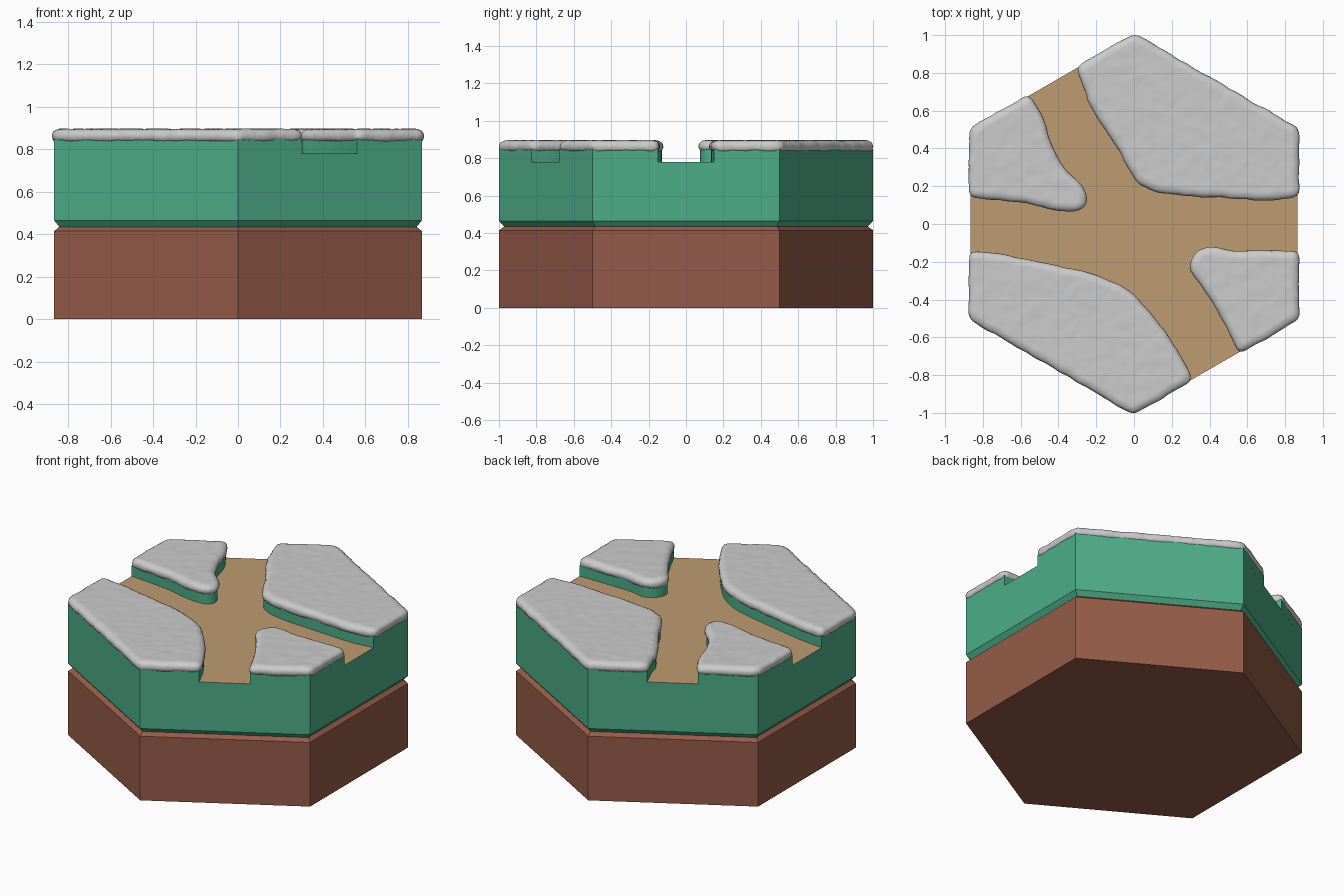
import bpy, bmesh, math
from mathutils import Vector, noise

if "Cube" in bpy.data.objects:
    bpy.data.objects.remove(bpy.data.objects["Cube"])

GROOVE_Z, PATH_Z, LEDGE_Z = 0.435, 0.78, 0.85
S = math.sqrt(3) / 2


def material(name, rgb):
    m = bpy.data.materials.new(name)
    m.diffuse_color = (*rgb, 1)
    m.use_nodes = True
    m.node_tree.nodes["Principled BSDF"].inputs["Base Color"].default_value = m.diffuse_color
    return m


GREEN = material("green", (0.075, 0.42, 0.25))
BROWN = material("brown", (0.30, 0.105, 0.065))
TAN = material("tan", (0.52, 0.33, 0.165))


def loft(name, loops, mat=None, bottom=False, top=False):
    """Skin a stack of equal-length counter-clockwise 3D loops."""
    bm = bmesh.new()
    rings = [[bm.verts.new(p) for p in loop] for loop in loops]
    n = len(rings[0])
    for a, b in zip(rings, rings[1:]):
        for i in range(n):
            j = (i + 1) % n
            bm.faces.new((a[i], a[j], b[j], b[i]))
    if bottom:
        bm.faces.new(rings[0][::-1])
    if top:
        bm.faces.new(rings[-1])
    bmesh.ops.triangulate(bm, faces=[f for f in bm.faces if len(f.verts) > 6])
    me = bpy.data.meshes.new(name)
    bm.to_mesh(me)
    bm.free()
    ob = bpy.data.objects.new(name, me)
    bpy.context.collection.objects.link(ob)
    if mat:
        me.materials.append(mat)
    return ob


def hexagon(r, z):
    return [(r * math.cos(math.radians(30 + 60 * i)),
             r * math.sin(math.radians(30 + 60 * i)), z) for i in range(6)]


def flat(points, z):
    return [(p[0], p[1], z) for p in points]


def spline(pts, steps=6):
    """Catmull-Rom curve through 2D points."""
    p = [Vector(q) for q in pts]
    p = [2 * p[0] - p[1]] + p + [2 * p[-1] - p[-2]]
    out = []
    for a, b, c, d in zip(p, p[1:], p[2:], p[3:]):
        for k in range(steps):
            t = k / steps
            out.append(0.5 * (2 * b + (c - a) * t + (2 * a - 5 * b + 4 * c - d) * t * t
                              + (3 * b - a - 3 * c + d) * t ** 3))
    return out + [p[-2]]


def softened(poly, step=0.02):
    """Resample a closed outline evenly and round its corners a little."""
    out = []
    for a, b in zip(poly, poly[1:] + poly[:1]):
        n = max(1, round((b - a).length / step))
        out += [a.lerp(b, k / n) for k in range(n)]
    for _ in range(2):
        out = [(out[i - 1] + 2 * out[i] + out[(i + 1) % len(out)]) / 4
               for i in range(len(out))]
    return out


def offset(poly, d):
    out = []
    for i, p in enumerate(poly):
        t = (poly[(i + 1) % len(poly)] - poly[i - 1]).normalized()
        wobble = 0.006 * noise.noise(Vector((p.x * 12, p.y * 12, 0)))
        out.append(p + Vector((t.y, -t.x)) * (d + wobble))
    return out


# Banks of the crossing roads, in counter-clockwise order around the road
banks = {
    "back_right": ([(S, .15), (.7, .135), (.5, .145), (.2, .165), (.06, .205), (0, .26),
                    (-.06, .37), (-.14, .5), (-.225, .63), (-.25, .71), (-.3, .827)],
                   [(0, 1), (S, .5)]),
    "back_left": ([(-.56, .677), (-.49, .56), (-.45, .43), (-.41, .34), (-.35, .265),
                   (-.28, .19), (-.255, .13), (-.285, .085), (-.36, .075), (-.45, .088),
                   (-.6, .122), (-S, .15)],
                  [(-S, .5)]),
    "front_left": ([(-S, -.15), (-.7, -.17), (-.5, -.21), (-.25, -.265), (-.12, -.31),
                    (0, -.39), (.14, -.55), (.24, -.7), (.3, -.827)],
                   [(0, -1), (-S, -.5)]),
    "front_right": ([(.56, -.677), (.5, -.55), (.43, -.42), (.36, -.32), (.305, -.24),
                     (.32, -.175), (.365, -.138), (.42, -.13), (.5, -.147), (.65, -.15),
                     (S, -.15)],
                    [(S, -.5)]),
}

# Earth base and turf body meeting in a V groove
loft("earth_base", [hexagon(1, 0), hexagon(1, GROOVE_Z - .02),
                    hexagon(.972, GROOVE_Z)], BROWN, bottom=True)
loft("turf_body", [hexagon(.972, GROOVE_Z), hexagon(1, GROOVE_Z + .03),
                   hexagon(1, PATH_Z)], GREEN)

road = []
for name, (bank, corners) in banks.items():
    curve = spline(bank)
    road += curve
    # corners are listed so that the outline turns clockwise; flip it
    if name == "front_left":
        outline = curve + [Vector(c) for c in corners]
    else:
        outline = curve + [Vector(c) for c in corners]
    outline.reverse()

    # Raised turf block
    loft("turf_" + name, [flat(outline, PATH_Z), flat(outline, LEDGE_Z)], GREEN, top=True)

    # Puffy snow slab with a rounded rim
    edge = softened(outline)
    rim = [(-.016, .836), (.002, .84), (.009, .853), (.010, .868), (.003, .884),
           (-.010, .893), (-.025, .896)]
    snow = loft("snow_" + name, [flat(offset(edge, d), z) for d, z in rim],
                bottom=True, top=True)
    remesh = snow.modifiers.new("remesh", "REMESH")
    remesh.mode = "VOXEL"
    remesh.voxel_size = 0.014
    remesh.use_smooth_shade = True
    tex = bpy.data.textures.new("lumps_" + name, "CLOUDS")
    tex.noise_scale = 0.06
    lumps = snow.modifiers.new("lumps", "DISPLACE")
    lumps.texture = tex
    lumps.texture_coords = "GLOBAL"
    lumps.strength = 0.006

# Sunken crossing road surface
loft("road", [flat(road, PATH_Z)], TAN, top=True)
